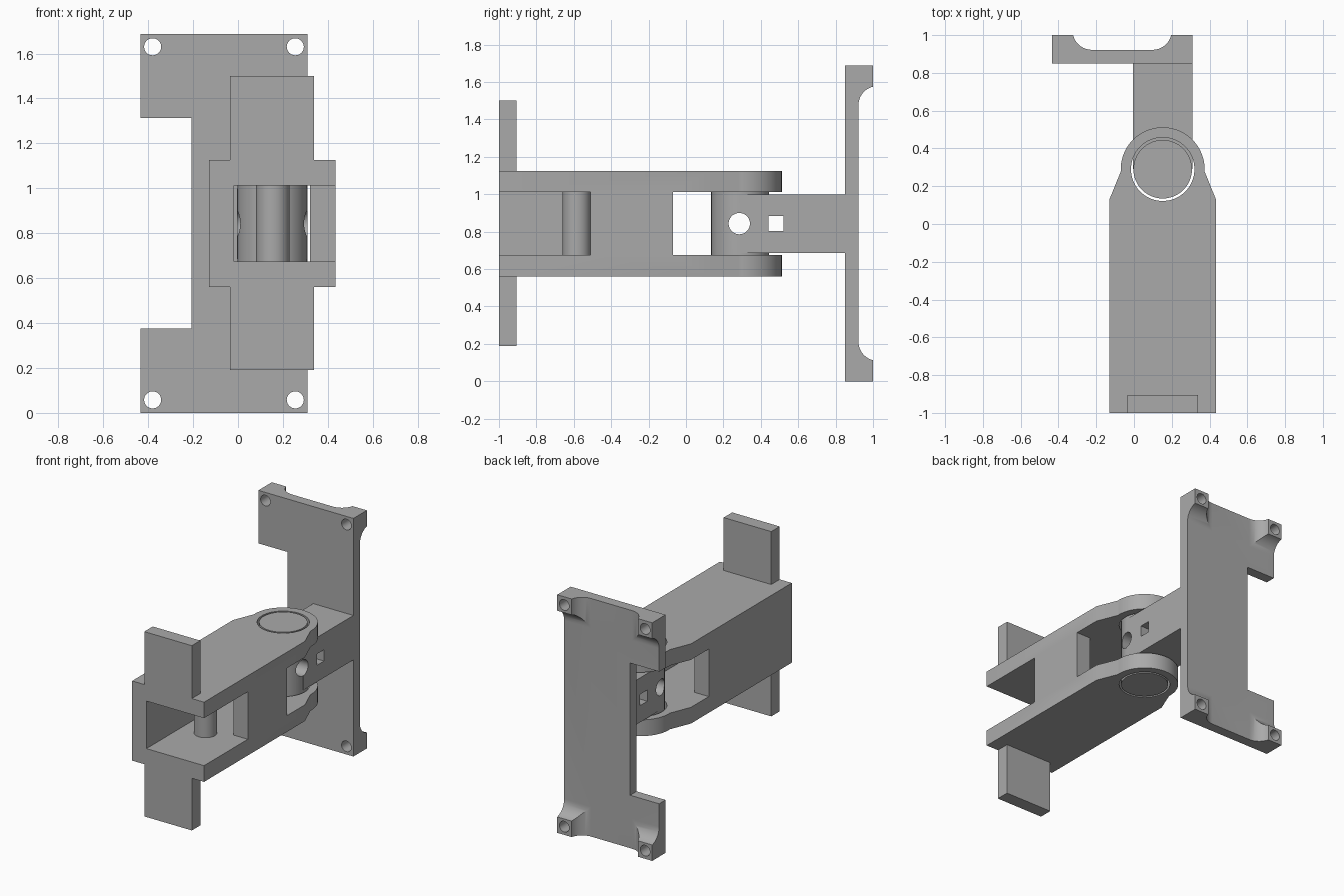
import bpy, bmesh
from math import sin, cos, pi, radians, acos
from mathutils import Matrix, Vector

cube = bpy.data.objects.get("Cube")
if cube:
    bpy.data.objects.remove(cube, do_unlink=True)

grey = bpy.data.materials.new("plain grey")
grey.use_nodes = True
COLOUR = (0.4, 0.4, 0.4, 1)
grey.diffuse_color = COLOUR
grey.node_tree.nodes["Principled BSDF"].inputs["Base Color"].default_value = COLOUR


def finish(name, bm):
    bmesh.ops.recalc_face_normals(bm, faces=bm.faces)
    mesh = bpy.data.meshes.new(name)
    bm.to_mesh(mesh)
    bm.free()
    mesh.materials.append(grey)
    obj = bpy.data.objects.new(name, mesh)
    bpy.context.collection.objects.link(obj)
    return obj


def box(name, x, y, z):
    bm = bmesh.new()
    bmesh.ops.create_cube(bm, size=1)
    for v in bm.verts:
        v.co = [(a + b) / 2 + c * (b - a) for (a, b), c in zip((x, y, z), v.co)]
    return finish(name, bm)


def cylinder(name, centre, radius, length, axis="Z", sides=64):
    bm = bmesh.new()
    turn = {"Z": Matrix(), "X": Matrix.Rotation(pi / 2, 4, "Y"), "Y": Matrix.Rotation(pi / 2, 4, "X")}[axis]
    bmesh.ops.create_cone(bm, cap_ends=True, segments=sides, radius1=radius, radius2=radius,
                          depth=length, matrix=Matrix.Translation(centre) @ turn)
    return finish(name, bm)


def prism(name, points, direction):
    bm = bmesh.new()
    face = bm.faces.new([bm.verts.new(p) for p in points])
    made = bmesh.ops.extrude_face_region(bm, geom=[face])["geom"]
    moved = [g for g in made if isinstance(g, bmesh.types.BMVert)]
    bmesh.ops.translate(bm, verts=moved, vec=Vector(direction))
    return finish(name, bm)


def combine(obj, others, operation="DIFFERENCE"):
    for other in others:
        other.hide_render = True
        mod = obj.modifiers.new("combine", "BOOLEAN")
        mod.operation, mod.solver, mod.object = operation, "EXACT", other
    bpy.context.view_layer.update()
    result = bpy.data.meshes.new_from_object(obj.evaluated_get(bpy.context.evaluated_depsgraph_get()))
    obj.modifiers.clear()
    obj.data = result
    for other in others:
        bpy.data.objects.remove(other, do_unlink=True)


# Shared dimensions
PX, PY, MID = 0.152, 0.29, 0.843
Z0, Z1 = 0.56, 1.125
GAP = (0.675, 1.012)

# Hollow arm body with rounded fork end
start = radians(-3)
arc = [(PX + 0.222 * cos(a), PY + 0.222 * sin(a))
       for a in (start + i * (pi - 2 * start) / 40 for i in range(41))]
outline = [(-0.13, -1), (0.434, -1), (0.434, 0.13)] + arc + [(-0.13, 0.13)]
body = prism("arm_body", [(x, y, Z0) for x, y in outline], (0, 0, Z1 - Z0))
combine(body, [
    box("fork_cut", (-1, 1), (-0.07, 1), GAP),
    box("tunnel_cut", (-0.018, 0.32), (-1.2, 0.1), GAP),
    box("side_window_cut", (0.1, 1), (-1.2, -0.51), GAP),
    cylinder("pin_hole_cut", (PX, PY, MID), 0.168, 2),
])

# Post inside the front pocket
post = cylinder("pocket_post", (0.155, -0.585, MID), 0.075, GAP[1] - GAP[0])

# Front tabs above and below the arm
for name, z in (("upper_tab", (Z1, 1.5)), ("lower_tab", (0.19, Z0))):
    box(name, (-0.035, 0.338), (-1, -0.905), z)

# Hinge link: pin plus block, with cross holes
link = box("hinge_link", (-0.005, 0.31), (PY, 0.855), (0.685, 1.0))
combine(link, [cylinder("pin", (PX, PY, (Z0 + Z1) / 2), 0.155, Z1 - Z0)], "UNION")
combine(link, [
    cylinder("round_cut", (PX, 0.285, MID), 0.057, 1, "X", 48),
    box("square_cut", (-1, 1), (0.44, 0.52), (0.803, 0.883)),
])


# Mounting plate: crossing two filleted channel profiles leaves corner posts
def channel(lo, hi, post_width):
    r, floor, n = 0.1, 0.922, 12
    end = acos(1 - (1 - floor) / r)
    fillet = [(post_width + r * (sin(end) - sin(a)) * 1.02, floor + r * (1 - cos(a)))
              for a in (end * (1 - i / n) for i in range(n + 1))]
    left = [(lo + u, y) for u, y in fillet]
    right = [(hi - u, y) for u, y in reversed(fillet)]
    return [(lo, 0.85), (lo, 1)] + left + right + [(hi, 1), (hi, 0.85)]


L, R, TOP = -0.435, 0.31, 1.688
plate = prism("mounting_plate", [(x, y, 0) for x, y in channel(L, R, 0.113)], (0, 0, TOP))
across = prism("across_profile", [(-1, y, z) for y, z in
                                  ((y, z) for z, y in channel(0, TOP, 0.113))], (2, 0, 0))
combine(plate, [across], "INTERSECT")
holes = [cylinder("screw_cut", (x, 0.93, z), 0.038, 0.6, "Y", 32)
         for x in (-0.38, 0.255) for z in (0.058, 1.63)]
combine(plate, holes + [box("notch_cut", (-1, -0.208), (0.5, 1.5), (0.375, 1.312))])

# Smooth the round surfaces and keep edges crisp
bpy.ops.object.select_all(action="DESELECT")
for obj in (body, post, link, plate):
    obj.select_set(True)
bpy.context.view_layer.objects.active = body
bpy.ops.object.shade_smooth_by_angle(angle=radians(30))
